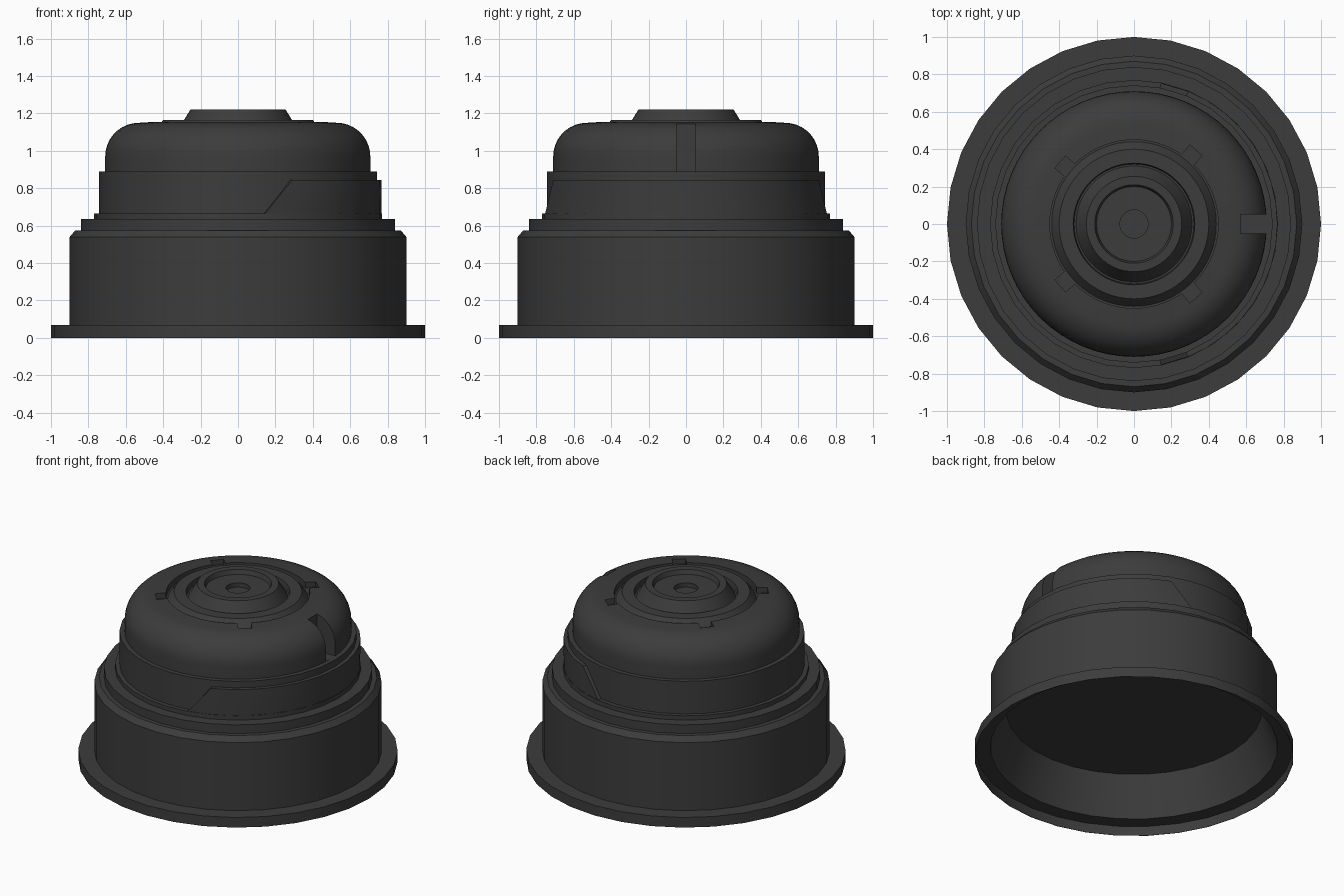
import bpy, bmesh, math
from mathutils import Matrix, Vector

if "Cube" in bpy.data.objects:
    bpy.data.objects.remove(bpy.data.objects["Cube"])

dark = bpy.data.materials.new("dark_grey")
dark.diffuse_color = (0.045, 0.045, 0.045, 1)
dark.use_nodes = True
dark.node_tree.nodes["Principled BSDF"].inputs["Base Color"].default_value = dark.diffuse_color


def finish(name, bm):
    bmesh.ops.remove_doubles(bm, verts=bm.verts, dist=1e-5)
    bmesh.ops.recalc_face_normals(bm, faces=bm.faces)
    me = bpy.data.meshes.new(name)
    bm.to_mesh(me)
    bm.free()
    ob = bpy.data.objects.new(name, me)
    bpy.context.collection.objects.link(ob)
    me.materials.append(dark)
    return ob


def activate(ob):
    bpy.ops.object.select_all(action='DESELECT')
    ob.select_set(True)
    bpy.context.view_layer.objects.active = ob


def smooth(ob):
    activate(ob)
    bpy.ops.object.shade_smooth_by_angle(angle=math.radians(25))


def lathe(name, profile, sides):
    """Revolve (radius, z) points, which begin and end on the axis."""
    bm = bmesh.new()
    vs = [bm.verts.new((r, 0, z)) for r, z in profile]
    es = [bm.edges.new(p) for p in zip(vs, vs[1:])]
    bmesh.ops.spin(bm, geom=vs + es, cent=(0, 0, 0), axis=(0, 0, 1),
                   angle=math.tau, steps=sides)
    return finish(name, bm)


# Stepped housing with a flange and a tapered hollow underneath
housing = lathe("stepped_housing", [
    (0, .33), (.80, .33), (.90, .065), (.995, .065), (.998, 0), (1, 0),
    (1, .07), (.9, .07), (.9, .54), (.87, .575), (.84, .575), (.84, .635),
    (.77, .635), (.77, .665), (.742, .665), (.742, .89), (0, .89)], 32)
smooth(housing)

# Domed cap with ring groove, raised disc, sloped boss and dimple
arc = [(.53 + .18 * math.cos(math.radians(a)), .97 + .18 * math.sin(math.radians(a)))
       for a in range(0, 91, 10)]
cap = lathe("domed_cap", [(0, .87), (.71, .87)] + arc + [
    (.45, 1.155), (.45, 1.115), (.44, 1.115), (.40, 1.165), (.325, 1.165),
    (.32, 1.13), (.31, 1.13), (.255, 1.22), (.21, 1.22), (.20, 1.19),
    (.075, 1.19), (.075, 1.16), (0, 1.16)], 64)


def cut(ob, angle, r0, r1, width, z0, z1):
    """Cut a radial box-shaped slot."""
    bm = bmesh.new()
    bmesh.ops.create_cube(bm, size=1, matrix=Matrix.Rotation(math.radians(angle), 4, 'Z')
                          @ Matrix.Translation(((r0 + r1) / 2, 0, (z0 + z1) / 2))
                          @ Matrix.Diagonal((r1 - r0, width, z1 - z0, 1)))
    cutter = finish("slot_cutter", bm)
    cutter.hide_render = True
    mod = ob.modifiers.new("slot", 'BOOLEAN')
    mod.operation, mod.solver, mod.object = 'DIFFERENCE', 'EXACT', cutter
    activate(ob)
    bpy.ops.object.modifier_apply(modifier=mod.name)
    bpy.data.objects.remove(cutter)


# Side key slot and four small notches around the groove
cut(cap, 0, .57, .8, .1, .8905, 1.3)
for a in (50, 140, 220, 310):
    cut(cap, a, .443, .515, .085, 1.1155, 1.3)
smooth(cap)

# Raised band wrapping the right side, with slanted ends
bm = bmesh.new()
n = 16
rings = []
for r, z, x in ((.72, .66, .14), (.767, .66, .14), (.767, .845, .29), (.72, .845, .29)):
    end = math.acos(x / .767)
    rings.append([bm.verts.new((r * math.cos(t), r * math.sin(t), z))
                  for t in (end * (2 * i / n - 1) for i in range(n + 1))])
for k in range(4):
    a, b = rings[k], rings[(k + 1) % 4]
    for i in range(n):
        bm.faces.new((a[i], a[i + 1], b[i + 1], b[i]))
for i in (0, n):
    bm.faces.new([ring[i] for ring in rings])
smooth(finish("raised_side_band", bm))
